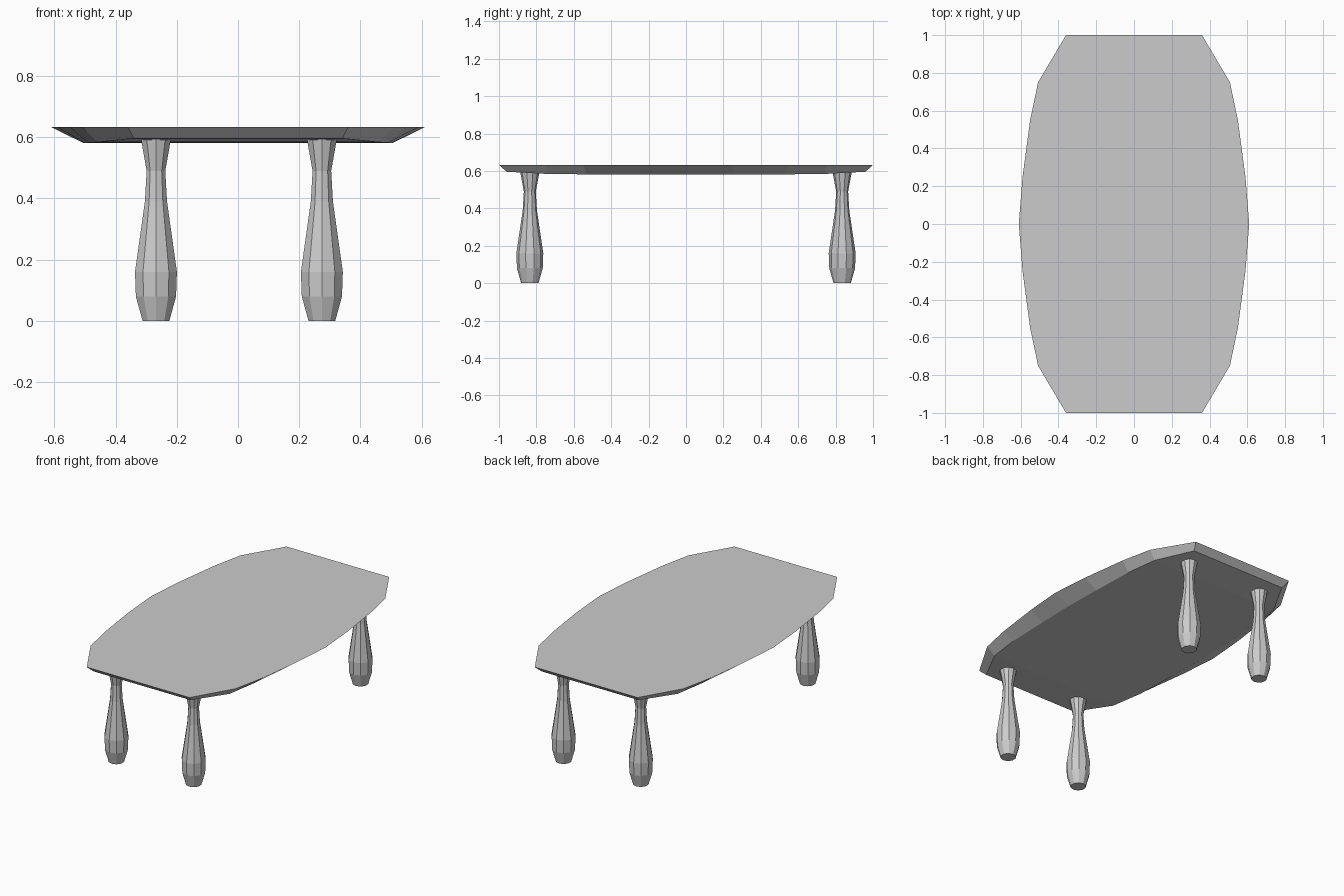
import bpy, bmesh
from math import sin, cos, pi

if "Cube" in bpy.data.objects:
    bpy.data.objects.remove(bpy.data.objects["Cube"])


def make_object(name, bm):
    bmesh.ops.recalc_face_normals(bm, faces=bm.faces)
    mesh = bpy.data.meshes.new(name)
    bm.to_mesh(mesh)
    bm.free()
    obj = bpy.data.objects.new(name, mesh)
    bpy.context.collection.objects.link(obj)
    return obj


# Tabletop: boat-shaped outline with an undercut bevelled edge
# half outlines from the middle to the end: (x, y, z)
upper = [(0.61, 0, 0.633), (0.59, 0.25, 0.633), (0.55, 0.55, 0.633),
         (0.508, 0.75, 0.633), (0.36, 1.0, 0.633)]
lower = [(0.505, 0, 0.581), (0.50, 0.25, 0.581), (0.49, 0.53, 0.582),
         (0.46, 0.74, 0.584), (0.34, 0.96, 0.596)]


def stations(half):
    return [(x, -y, z) for x, y, z in half[:0:-1]] + half


bm = bmesh.new()
rows = []
for (ux, uy, uz), (lx, ly, lz) in zip(stations(upper), stations(lower)):
    rows.append([bm.verts.new(p) for p in
                 ((ux, uy, uz), (-ux, uy, uz), (-lx, ly, lz), (lx, ly, lz))])
for a, b in zip(rows, rows[1:]):
    for i in range(4):
        j = (i + 1) % 4
        bm.faces.new((a[i], a[j], b[j], b[i]))
bm.faces.new(rows[0])
bm.faces.new(rows[-1])
make_object("tabletop", bm)

# Legs: ten-sided turned profile (radius, height)
profile = [(0.046, 0), (0.069, 0.08), (0.072, 0.16),
           (0.038, 0.39), (0.032, 0.49), (0.051, 0.592)]
SIDES = 10


def leg(name, cx, cy):
    bm = bmesh.new()
    rings = [[bm.verts.new((cx + r * sin(2 * pi * k / SIDES),
                            cy + r * cos(2 * pi * k / SIDES), z))
              for k in range(SIDES)] for r, z in profile]
    for a, b in zip(rings, rings[1:]):
        for k in range(SIDES):
            n = (k + 1) % SIDES
            bm.faces.new((a[k], a[n], b[n], b[k]))
    bm.faces.new(rings[0])
    bm.faces.new(rings[-1])
    make_object(name, bm)


for side, sx in (("left", -0.268), ("right", 0.274)):
    for end, sy in (("front", -0.835), ("back", 0.835)):
        leg(f"{end}_{side}_leg", sx, sy)
